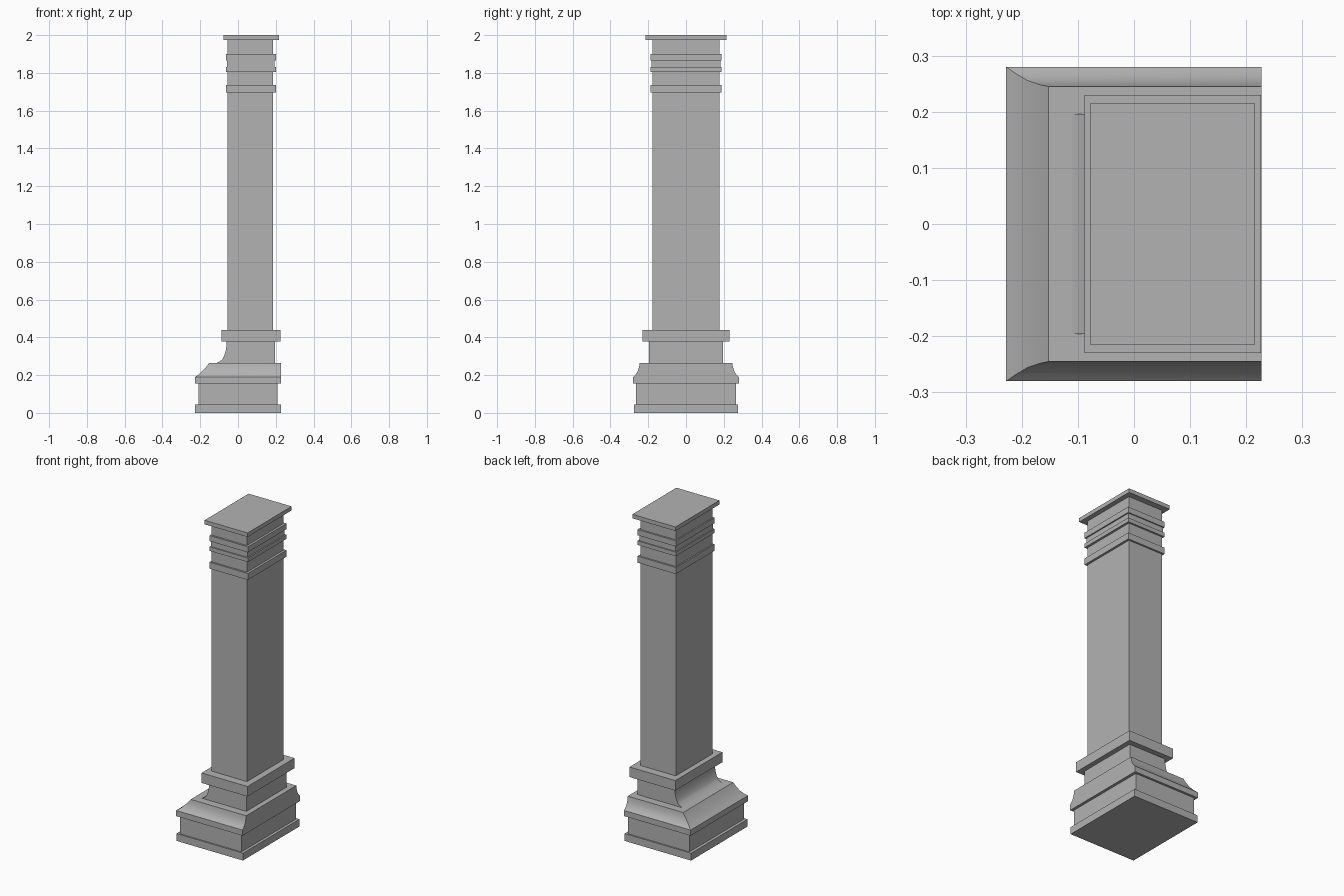
import bpy, bmesh

cube = bpy.data.objects.get("Cube")
if cube:
    bpy.data.objects.remove(cube, do_unlink=True)

# One stone colour
stone = bpy.data.materials.new("grey stone")
stone.use_nodes = True
colour = (0.45, 0.45, 0.45, 1)
stone.diffuse_color = colour
stone.node_tree.nodes["Principled BSDF"].inputs["Base Color"].default_value = colour


def stack(name, rings, smooth=False):
    """Loft closed rectangles given as (x min, x max, half depth, z)."""
    bm = bmesh.new()
    loops = []
    for x0, x1, d, z in rings:
        corners = [(x0, -d), (x1, -d), (x1, d), (x0, d)]
        loops.append([bm.verts.new((x, y, z)) for x, y in corners])
    for low, high in zip(loops, loops[1:]):
        for i in range(4):
            j = (i + 1) % 4
            bm.faces.new((low[i], low[j], high[j], high[i]))
    bm.faces.new(loops[0][::-1])
    bm.faces.new(loops[-1])
    mesh = bpy.data.meshes.new(name)
    bm.to_mesh(mesh)
    bm.free()
    mesh.materials.append(stone)
    obj = bpy.data.objects.new(name, mesh)
    bpy.context.collection.objects.link(obj)
    if smooth:
        bpy.ops.object.select_all(action="DESELECT")
        obj.select_set(True)
        bpy.context.view_layer.objects.active = obj
        bpy.ops.object.shade_smooth_by_angle(angle=0.6)
    return obj


def block(name, x0, x1, d, z0, z1):
    return stack(name, [(x0, x1, d, z0), (x0, x1, d, z1)])


# Pedestal: foot, die and upper slab
block("pedestal_foot", -0.228, 0.227, 0.276, 0, 0.045)
block("pedestal_die", -0.21, 0.21, 0.266, 0.045, 0.155)
block("pedestal_slab", -0.228, 0.227, 0.28, 0.155, 0.19)

# Cove on three sides, flat on the +x side: fractions along x, y and z
cove = [(0, 0, 0), (0.25, 0.37, 0.17), (0.5, 0.69, 0.4), (0.78, 0.9, 0.7), (1, 1, 1)]
stack("base_cove", [(-0.228 + 0.076 * a, 0.227, 0.28 - 0.035 * b, 0.19 + 0.075 * c)
                    for a, b, c in cove], smooth=True)

# Scooped neck, concave on the -x side only
steps = 8
scoop = []
for i in range(steps + 1):
    t = i / steps
    scoop.append((-0.06 - 0.051 * (1 - (1 - (1 - t) ** 2) ** 0.5), 0.195, 0.196,
                  0.265 + 0.113 * t))
stack("scooped_neck", scoop, smooth=True)

# Collar and shaft
block("collar", -0.088, 0.226, 0.23, 0.378, 0.44)
block("shaft", -0.055, 0.186, 0.178, 0.44, 1.975)

# Bands around the top of the shaft
for name, z0, z1 in [("lower_band", 1.695, 1.735), ("middle_band", 1.805, 1.83),
                     ("upper_band", 1.865, 1.9)]:
    block(name, -0.063, 0.2, 0.189, z0, z1)

# Fillet between the two upper bands, and the cap
block("band_fillet", -0.057, 0.192, 0.182, 1.83, 1.865)
block("cap", -0.078, 0.216, 0.215, 1.975, 2.0)
